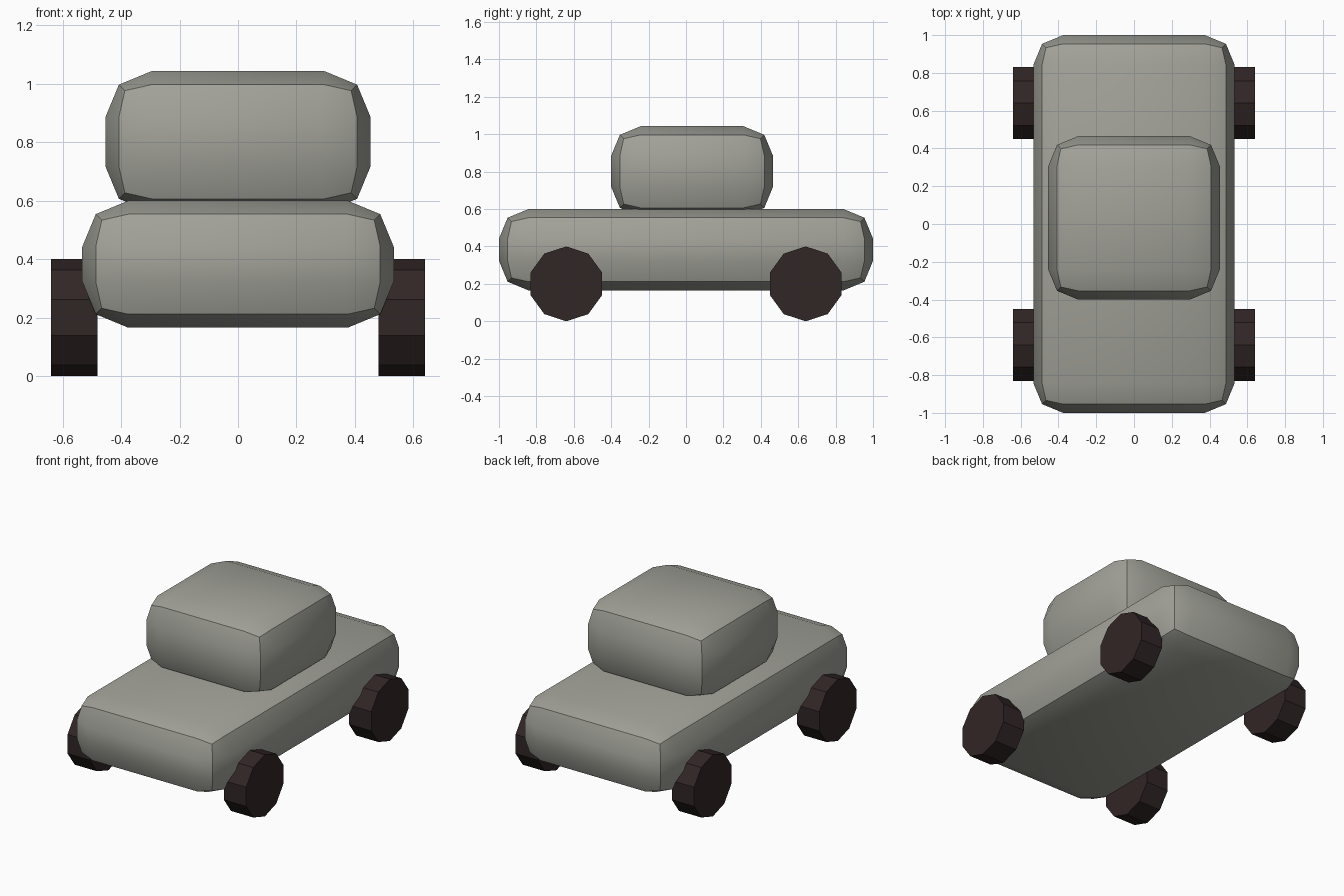
import bpy, bmesh, math
from mathutils import Vector, Matrix

if "Cube" in bpy.data.objects:
    bpy.data.objects.remove(bpy.data.objects["Cube"])


def material(name, rgb):
    m = bpy.data.materials.new(name)
    m.diffuse_color = (*rgb, 1)
    m.use_nodes = True
    m.node_tree.nodes["Principled BSDF"].inputs["Base Color"].default_value = m.diffuse_color
    return m


grey = material("warm grey paint", (0.36, 0.36, 0.32))
dark = material("dark brown rubber", (0.031, 0.019, 0.019))


def add_object(name, bm, mat):
    bmesh.ops.recalc_face_normals(bm, faces=bm.faces)
    mesh = bpy.data.meshes.new(name)
    bm.to_mesh(mesh)
    bm.free()
    mesh.materials.append(mat)
    ob = bpy.data.objects.new(name, mesh)
    bpy.context.collection.objects.link(ob)
    return ob


def rounded_box(name, low, high, r, mat):
    """Box of 3x3 faces per side, its rim pulled onto a rounding of radius r."""
    low, high = Vector(low), Vector(high)
    centre, half = (low + high) / 2, (high - low) / 2
    bm = bmesh.new()
    bmesh.ops.create_cube(bm, size=2)
    bmesh.ops.subdivide_edges(bm, edges=bm.edges[:], cuts=2, use_grid_fill=True)
    for v in bm.verts:
        core = Vector([math.copysign(h - r, c) for c, h in zip(v.co, half)])
        out = Vector([math.copysign(1, c) if abs(c) > 0.9 else 0 for c in v.co])
        v.co = centre + core + r * out.normalized()
    ob = add_object(name, bm, mat)
    bpy.ops.object.select_all(action='DESELECT')
    ob.select_set(True)
    bpy.context.view_layer.objects.active = ob
    bpy.ops.object.shade_smooth_by_angle(angle=math.radians(30))
    return ob


# Body and cabin
rounded_box("body", (-0.533, -1, 0.165), (0.533, 1, 0.6), 0.158, grey)
rounded_box("cabin", (-0.454, -0.4, 0.56), (0.454, 0.465, 1.043), 0.158, grey)

# Four ten-sided wheels, a corner pointing straight down
for side, sx in (("left", -1), ("right", 1)):
    for end, sy in (("front", -1), ("back", 1)):
        bm = bmesh.new()
        place = (Matrix.Translation((sx * 0.56, sy * 0.64, 0.2))
                 @ Matrix.Rotation(math.pi / 2, 4, 'Y'))
        bmesh.ops.create_cone(bm, cap_ends=True, segments=10,
                              radius1=0.2, radius2=0.2, depth=0.16)
        # Turn the profile so that one corner lies on the local x axis
        v = bm.verts[:][0].co
        turn = Matrix.Rotation(-math.atan2(v.y, v.x), 4, 'Z')
        bmesh.ops.transform(bm, matrix=place @ turn, verts=bm.verts)
        add_object(f"{end}_{side}_wheel", bm, dark)
